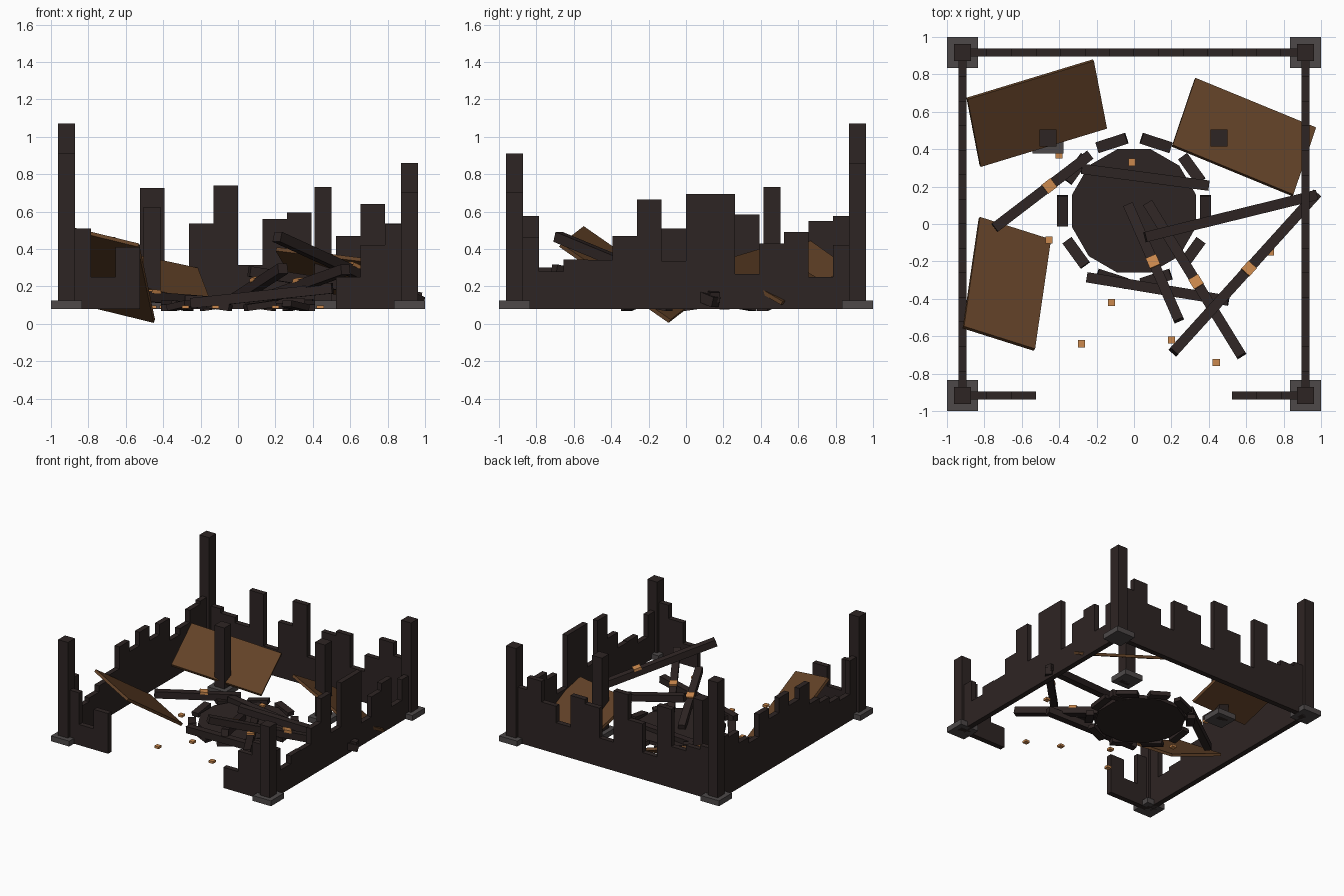
import bpy, bmesh, math
from mathutils import Vector, Matrix

if "Cube" in bpy.data.objects:
    bpy.data.objects.remove(bpy.data.objects["Cube"])


def material(name, rgb):
    m = bpy.data.materials.new(name)
    m.diffuse_color = (*rgb, 1)
    m.use_nodes = True
    m.node_tree.nodes["Principled BSDF"].inputs["Base Color"].default_value = m.diffuse_color
    return m


CHAR = material("charred wood", (0.027, 0.018, 0.017))
STONE = material("sooty stone", (0.075, 0.066, 0.066))
WOOD = material("scorched board", (0.125, 0.055, 0.021))
EMBER = material("ember", (0.60, 0.25, 0.075))

GROUND = 0.08
EDGE = 0.917            # centre line of the walls
PLANK = 2 * EDGE / 14   # plank width
THICK = 0.043           # wall thickness


def make_object(name, bm, mat):
    bmesh.ops.recalc_face_normals(bm, faces=bm.faces[:])
    me = bpy.data.meshes.new(name)
    bm.to_mesh(me)
    bm.free()
    me.materials.append(mat)
    ob = bpy.data.objects.new(name, me)
    bpy.context.collection.objects.link(ob)
    return ob


def add_box(bm, size, matrix):
    bmesh.ops.create_cube(bm, size=1, matrix=matrix @ Matrix.Diagonal((*size, 1)))


def frame(origin, x_axis, y_hint):
    """Matrix with its x axis along x_axis and y axis near y_hint."""
    x = Vector(x_axis).normalized()
    z = x.cross(Vector(y_hint)).normalized()
    y = z.cross(x)
    m = Matrix((x, y, z)).transposed().to_4x4()
    m.translation = origin
    return m


def box(name, center, size, mat, rot=0.0):
    bm = bmesh.new()
    add_box(bm, size, Matrix.Translation(center) @ Matrix.Rotation(rot, 4, 'Z'))
    return make_object(name, bm, mat)


# posts on stone footings: x, y, top height
for name, x, y, top in [("front_left", -EDGE, -EDGE, 0.91), ("front_right", EDGE, -EDGE, 0.705),
                        ("back_left", -EDGE, EDGE, 1.07), ("back_right", EDGE, EDGE, 0.86),
                        ("inner_left", -0.46, 0.46, 0.625), ("inner_right", 0.455, 0.46, 0.73)]:
    box(name + "_footing", (x, y, GROUND + 0.022), (0.166, 0.166, 0.044), STONE)
    box(name + "_post", (x, y, (GROUND + top) / 2), (0.09, 0.09, top - GROUND), CHAR)


# jagged walls: plank tops in order along each wall
def wall(name, along_x, offset, tops, first=0):
    bm = bmesh.new()
    for i, top in enumerate(tops):
        a = -EDGE + (first + i + 0.5) * PLANK
        pos = (a, offset) if along_x else (offset, a)
        size = (PLANK, THICK) if along_x else (THICK, PLANK)
        add_box(bm, (*size, top - GROUND), Matrix.Translation((*pos, (top + GROUND) / 2)))
    make_object(name, bm, CHAR)


wall("back_wall", True, EDGE, [0.50, 0.465, 0.42, 0.725, 0.30, 0.535, 0.74,
                               0.315, 0.56, 0.595, 0.335, 0.47, 0.64, 0.535])
wall("right_wall", False, EDGE, [0.46, 0.28, 0.345, 0.34, 0.47, 0.665, 0.335,
                                 0.695, 0.695, 0.265, 0.43, 0.49, 0.25, 0.42])
wall("left_wall", False, -EDGE, [0.575, 0.30, 0.33, 0.38, 0.42, 0.60, 0.51,
                                 0.62, 0.50, 0.585, 0.40, 0.45, 0.55, 0.575])
wall("front_wall_left", True, -EDGE, [0.51, 0.25, 0.41])
wall("front_wall_right", True, -EDGE, [0.25, 0.42, 0.53], first=11)


# fallen boards: corner and its two neighbours
def board(name, corner, a, b):
    c, u, v = Vector(corner), Vector(a) - Vector(corner), Vector(b) - Vector(corner)
    bm = bmesh.new()
    add_box(bm, (u.length, v.length, 0.022), frame(c + (u + v) / 2, u, v))
    make_object(name, bm, WOOD)


board("left_board", (-0.82, 0.03, 0.105), (-0.44, -0.09, 0.012), (-0.92, -0.55, 0.515))
board("back_left_board", (-0.895, 0.67, 0.435), (-0.22, 0.875, 0.29), (-0.82, 0.31, 0.25))
board("back_right_board", (0.33, 0.775, 0.19), (0.975, 0.51, 0.11), (0.2, 0.42, 0.40))

# round floor slab with a ring of loose blocks
bm = bmesh.new()
bmesh.ops.create_cone(bm, cap_ends=True, segments=12, radius1=0.342, radius2=0.342, depth=0.03,
                      matrix=Matrix.Translation((0, 0.07, GROUND + 0.015)) @ Matrix.Rotation(math.radians(15), 4, 'Z'))
make_object("round_floor", bm, CHAR)

bm = bmesh.new()
for i in range(10):
    tilt = Matrix.Rotation(math.radians(8 * (-1) ** i), 4, 'X')
    add_box(bm, (0.06, 0.165, 0.035), Matrix.Translation((0, 0.07, GROUND + 0.017))
            @ Matrix.Rotation(math.radians(36 * i), 4, 'Z') @ Matrix.Translation((0.382, 0, 0)) @ tilt)
make_object("floor_ring_blocks", bm, CHAR)

# fallen beams: start, end, optional ember position along the beam
beams = [((-0.745, -0.02, 0.165), (-0.235, 0.37, 0.125), 0.57),
         ((-0.28, 0.295, 0.125), (0.4, 0.205, 0.105), None),
         ((0.06, -0.07, 0.28), (0.975, 0.155, 0.14), None),
         ((-0.03, 0.1, 0.12), (0.24, -0.515, 0.295), 0.5),
         ((0.21, -0.685, 0.465), (0.975, 0.16, 0.115), 0.52),
         ((-0.25, -0.285, 0.11), (0.505, -0.41, 0.19), None),
         ((0.075, 0.11, 0.11), (0.575, -0.705, 0.29), 0.52)]
for i, (p, q, t) in enumerate(beams):
    p, q = Vector(p), Vector(q)
    d = q - p
    m = frame((p + q) / 2, d, Vector((0, 0, 1)).cross(d))
    bm = bmesh.new()
    add_box(bm, (d.length, 0.055, 0.055), m)
    make_object(f"fallen_beam_{i + 1}", bm, CHAR)
    if t is not None:
        bm = bmesh.new()
        add_box(bm, (0.06, 0.06, 0.02), m @ Matrix.Translation(((t - 0.5) * d.length, 0, 0.03)))
        make_object(f"beam_ember_{i + 1}", bm, EMBER)

# small embers on the ground
for i, (x, y, z) in enumerate([(-0.4, 0.37, 0.09), (-0.455, -0.085, 0.09), (-0.12, -0.42, 0.09),
                               (-0.28, -0.64, 0.09), (0.2, -0.62, 0.09), (0.44, -0.74, 0.09),
                               (0.73, -0.15, 0.09), (-0.01, 0.33, 0.13)]):
    box(f"ground_ember_{i + 1}", (x, y, z), (0.038, 0.038, 0.018), EMBER)
